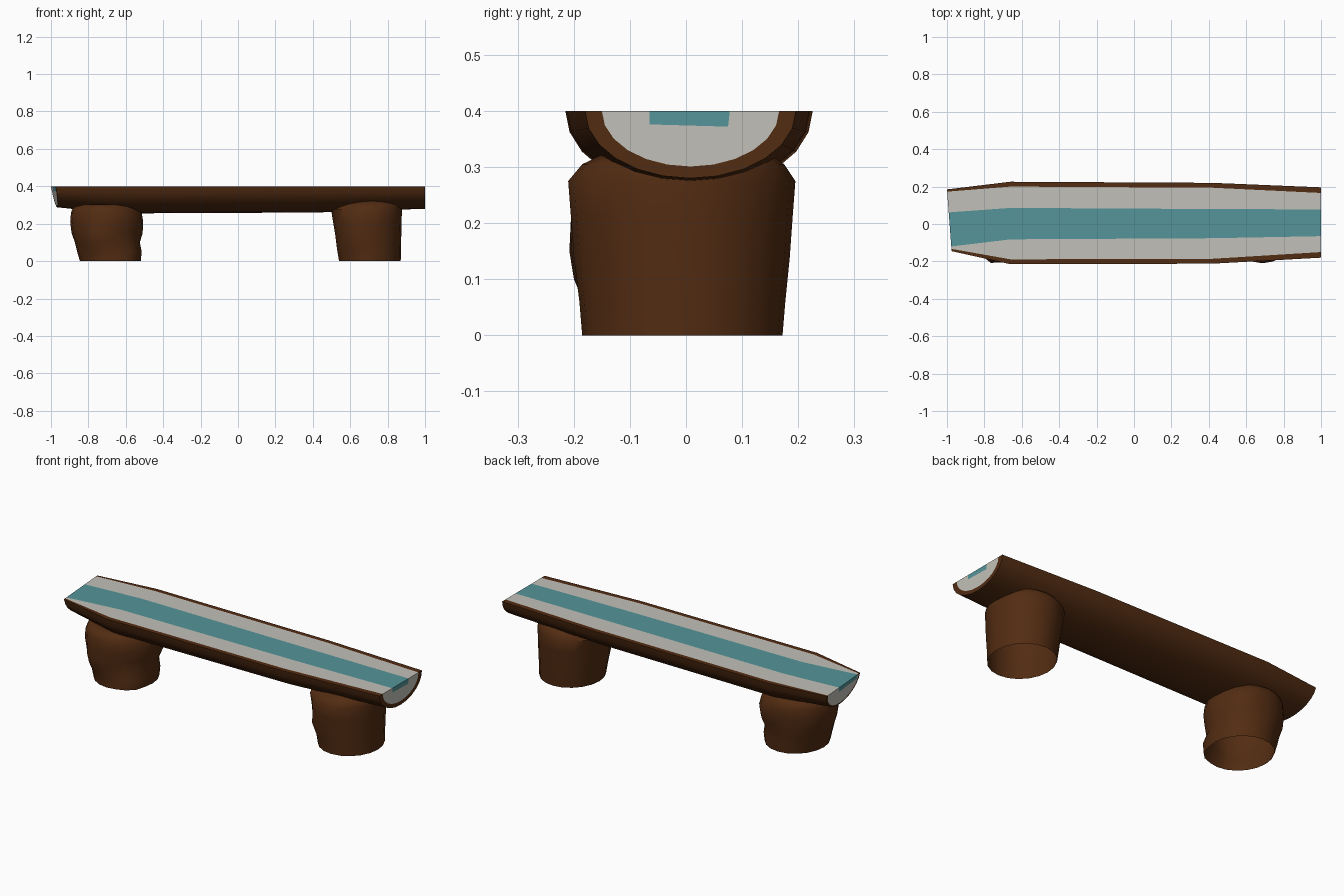
import bpy, bmesh, math
from mathutils import Vector

if "Cube" in bpy.data.objects:
    bpy.data.objects.remove(bpy.data.objects["Cube"])


def material(name, rgb):
    m = bpy.data.materials.new(name)
    m.diffuse_color = (*rgb, 1)
    m.use_nodes = True
    m.node_tree.nodes["Principled BSDF"].inputs["Base Color"].default_value = m.diffuse_color
    return m


BARK = material("bark", (0.085, 0.025, 0.006))
WOOD = material("pale_wood", (0.54, 0.53, 0.48))
STRIPE = material("stripe", (0.09, 0.30, 0.32))


def finish(bm, name, mats, angle):
    bmesh.ops.recalc_face_normals(bm, faces=bm.faces)
    me = bpy.data.meshes.new(name)
    bm.to_mesh(me)
    bm.free()
    for m in mats:
        me.materials.append(m)
    ob = bpy.data.objects.new(name, me)
    bpy.context.collection.objects.link(ob)
    bpy.ops.object.select_all(action='DESELECT')
    ob.select_set(True)
    bpy.context.view_layer.objects.active = ob
    bpy.ops.object.shade_smooth_by_angle(angle=math.radians(angle))
    return ob


# Half-log seat: stations of x, front y, back y, depth, rim width, stripe y range, skew of the cut end
TOP, ARC = 0.4, 12
stations = [
    (-0.975, -0.145, 0.185, 0.112, 0.012, -0.12, 0.062, 1),
    (-0.66, -0.215, 0.226, 0.145, 0.026, -0.082, 0.086, 0),
    (0.42, -0.212, 0.220, 0.140, 0.026, -0.076, 0.080, 0),
    (1.0, -0.18, 0.196, 0.120, 0.030, -0.065, 0.078, 0),
]


def half_round(x, y0, y1, depth, skew):
    pts = []
    for i in range(ARC + 1):
        a = math.pi * i / ARC
        y = (y0 + y1) / 2 - (y1 - y0) / 2 * math.cos(a)
        z = TOP - depth * math.sin(a)
        dx = -0.025 * skew * (y + 0.145) / 0.33 + 0.02 * skew * (TOP - z) / 0.11
        pts.append((x + dx, y, z))
    return pts


bm = bmesh.new()
rows = []
for x, y0, y1, d, rim, s0, s1, skew in stations:
    skew_x = lambda y: x - 0.025 * skew * (y + 0.145) / 0.33
    outer = [bm.verts.new(p) for p in half_round(x, y0, y1, d, skew)]
    inner = [bm.verts.new(p) if i in (0, ARC) or skew or x == 1.0 else None
             for i, p in enumerate(half_round(x, y0 + rim, y1 - rim, d - rim * 0.7, skew))]
    edge = [bm.verts.new((skew_x(y), y, TOP)) for y in (s0, s1)]
    rows.append((outer, inner, edge, (x, s0, s1)))


def face(verts, mat):
    bm.faces.new(verts).material_index = mat


# bark underside and striped top
for (o, n, e, _), (o2, n2, e2, _) in zip(rows, rows[1:]):
    for i in range(ARC):
        face((o[i], o[i + 1], o2[i + 1], o2[i]), 0)
    line, line2 = [o[0], n[0], *e, n[-1], o[-1]], [o2[0], n2[0], *e2, n2[-1], o2[-1]]
    for i, mat in enumerate((0, 1, 2, 1, 0)):
        face((line[i], line[i + 1], line2[i + 1], line2[i]), mat)

# cut ends: bark ring, pale wood and stripe
for o, n, e, (x, s0, s1) in (rows[0], rows[-1]):
    for i in range(ARC):
        face((o[i], o[i + 1], n[i + 1], n[i]), 0)
    low = [bm.verts.new((v.co.x + (0.005 if x < 0 else 0), v.co.y - 0.003 * k, TOP - 0.024 - 0.004 * k))
           for k, v in enumerate(e)]
    face((e[0], e[1], low[1], low[0]), 2)
    h = ARC // 2
    face((*n[:h + 1], low[0], e[0]), 1)
    face((n[h], low[1], low[0]), 1)
    face((*n[h:], e[1], low[1]), 1)
finish(bm, "log_seat", [BARK, WOOD, STRIPE], 40)


# Stump legs: rings of z, left x, right x, front y, back y; knots of centre, radius, push
def stump(name, rings, knots, sides=20):
    bm = bmesh.new()
    loops = []
    for z, x0, x1, y0, y1 in rings:
        c = Vector(((x0 + x1) / 2, (y0 + y1) / 2, z))
        loop = []
        for i in range(sides):
            a = math.tau * i / sides
            out = Vector((math.cos(a), math.sin(a), 0))
            p = c + Vector((out.x * (x1 - x0) / 2, out.y * (y1 - y0) / 2, 0))
            for k, r, push in knots:
                p += out * push * max(0, 1 - (p - Vector(k)).length / r)
            loop.append(bm.verts.new(p))
        loops.append(loop)
    for a, b in zip(loops, loops[1:]):
        for i in range(sides):
            j = (i + 1) % sides
            bm.faces.new((a[i], a[j], b[j], b[i]))
    bm.faces.new(loops[-1])
    finish(bm, name, [BARK], 50)


stump("left_stump_leg", [
    (0, -0.845, -0.52, -0.185, 0.165),
    (0.05, -0.86, -0.515, -0.185, 0.17),
    (0.10, -0.872, -0.525, -0.19, 0.175),
    (0.15, -0.89, -0.51, -0.195, 0.185),
    (0.21, -0.897, -0.507, -0.205, 0.19),
    (0.26, -0.893, -0.515, -0.205, 0.19),
    (0.29, -0.88, -0.535, -0.19, 0.175),
    (0.303, -0.85, -0.56, -0.165, 0.15),
], [((-0.76, -0.185, 0.13), 0.09, 0.03), ((-0.58, 0.14, 0.20), 0.1, 0.025),
    ((-0.56, -0.13, 0.03), 0.08, 0.02)])

stump("right_stump_leg", [
    (0, 0.54, 0.87, -0.185, 0.172),
    (0.06, 0.53, 0.871, -0.19, 0.177),
    (0.14, 0.52, 0.873, -0.20, 0.185),
    (0.21, 0.508, 0.875, -0.205, 0.19),
    (0.275, 0.498, 0.876, -0.21, 0.195),
    (0.305, 0.53, 0.872, -0.185, 0.175),
    (0.322, 0.57, 0.85, -0.15, 0.15),
], [((0.6, -0.17, 0.14), 0.09, 0.02)])
